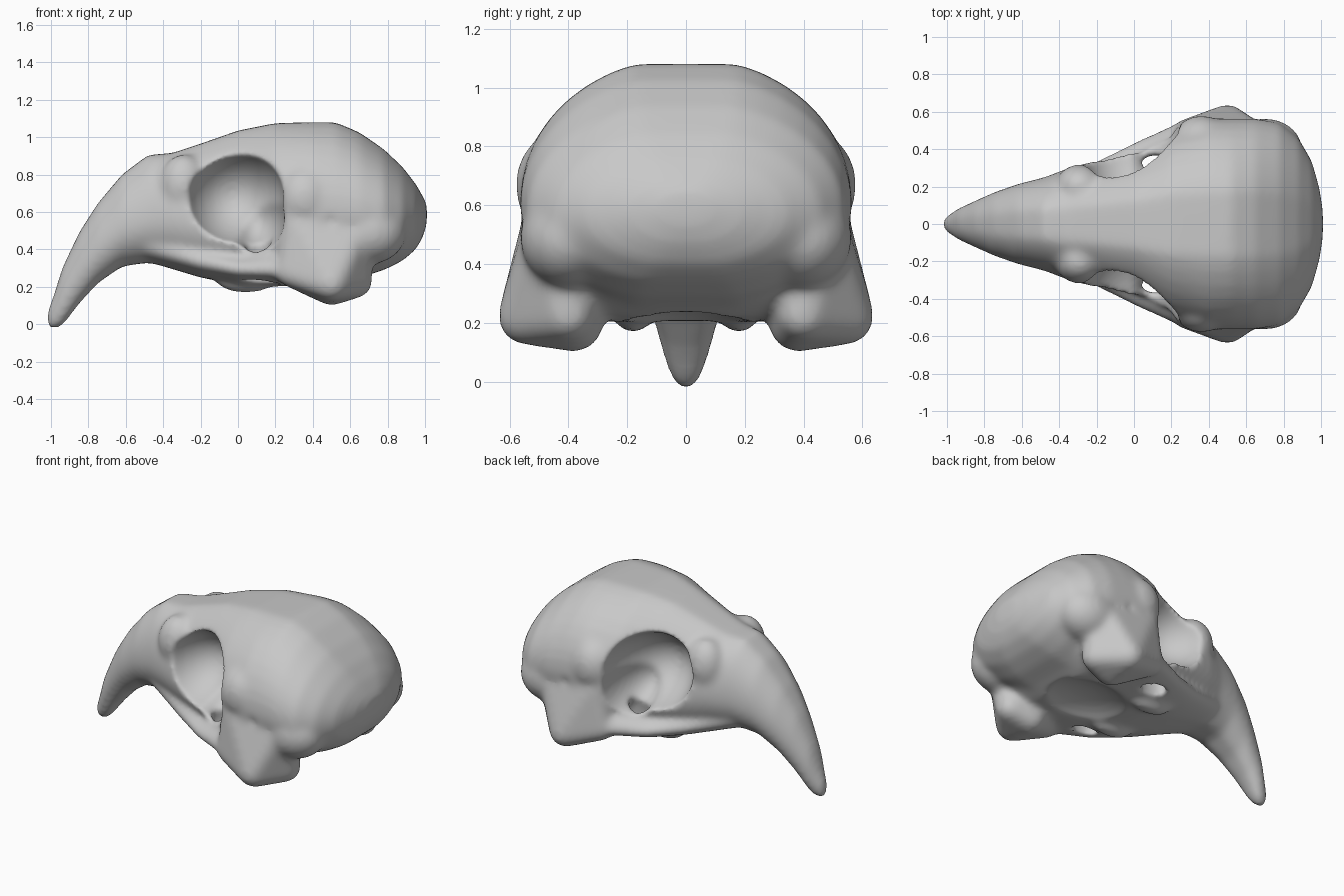
import bpy, bmesh, math
from mathutils import Vector, Matrix

if "Cube" in bpy.data.objects:
    bpy.data.objects.remove(bpy.data.objects["Cube"])

SEGMENTS = 40
SIDES = (-1, 1)


def loft(bm, stations):
    """Skin rounded upright sections: x, bottom, widest height, top, half width."""
    rings = []
    for x, bottom, middle, top, width in stations:
        ring = []
        for i in range(SEGMENTS):
            angle = math.tau * i / SEGMENTS
            # The crown and the underside are slightly flattened
            up = max(-1, min(1, 1.05 * math.sin(angle)))
            reach = top - middle if up > 0 else middle - bottom
            ring.append(bm.verts.new((x, width * math.cos(angle), middle + reach * up)))
        rings.append(ring)
    for a, b in zip(rings, rings[1:]):
        for i in range(SEGMENTS):
            j = (i + 1) % SEGMENTS
            bm.faces.new((a[i], a[j], b[j], b[i]))
    bm.faces.new(rings[0])
    bm.faces.new(rings[-1])


def ellipsoid(bm, centre, radii, tilt=0):
    matrix = (Matrix.Translation(centre) @ Matrix.Rotation(tilt, 4, "Y")
              @ Matrix.Diagonal((*radii, 1)))
    return bmesh.ops.create_uvsphere(bm, u_segments=32, v_segments=20, radius=1,
                                     matrix=matrix)["verts"]


def pair(bm, centre, radii, tilt=0):
    for side in SIDES:
        ellipsoid(bm, (centre[0], side * centre[1], centre[2]), radii, tilt * 1)


def hull_pair(bm, balls):
    """Rounded solid on both sides, stretched over balls: x, y, z, radius."""
    for side in SIDES:
        part = bmesh.new()
        for x, y, z, radius in balls:
            ellipsoid(part, (x, side * y, z), (radius,) * 3)
        hull = bmesh.ops.convex_hull(part, input=part.verts)
        spare = {g for g in hull["geom_interior"] if isinstance(g, bmesh.types.BMVert)}
        bmesh.ops.delete(part, geom=list(spare), context="VERTS")
        mesh = bpy.data.meshes.new("hull")
        part.to_mesh(mesh)
        part.free()
        bm.from_mesh(mesh)
        bpy.data.meshes.remove(mesh)


def finish(bm, name):
    bmesh.ops.recalc_face_normals(bm, faces=bm.faces)
    mesh = bpy.data.meshes.new(name)
    bm.to_mesh(mesh)
    bm.free()
    obj = bpy.data.objects.new(name, mesh)
    bpy.context.collection.objects.link(obj)
    return obj


def fuse(obj, rounds):
    mod = obj.modifiers.new("Fuse", "REMESH")
    mod.mode = "VOXEL"
    mod.voxel_size = .015
    soften = obj.modifiers.new("Soften", "SMOOTH")
    soften.factor = .5
    soften.iterations = rounds


bone = bpy.data.materials.new("bone grey")
bone.use_nodes = True
bone.diffuse_color = (0.58, 0.58, 0.58, 1)
bone.node_tree.nodes["Principled BSDF"].inputs["Base Color"].default_value = bone.diffuse_color

# Hooked beak, face and braincase
body = bmesh.new()
loft(body, [
    (-1.02, -.02, .02, .07, .03),
    (-.985, -.03, .06, .16, .055),
    (-.94, -.01, .16, .3, .085),
    (-.85, .11, .3, .49, .125),
    (-.75, .22, .42, .645, .17),
    (-.62, .31, .52, .8, .215),
    (-.48, .33, .56, .905, .25),
    (-.35, .3, .57, .915, .3),
    (-.2, .26, .54, .965, .34),
    (0, .22, .54, 1.035, .41),
    (.2, .22, .58, 1.075, .52),
    (.4, .24, .62, 1.08, .565),
    (.52, .24, .61, 1.08, .565),
    (.65, .25, .6, 1.025, .565),
    (.78, .29, .58, .935, .54),
    (.88, .34, .57, .84, .46),
    (.95, .4, .57, .75, .34),
    (.99, .47, .58, .68, .2),
    (1.01, .54, .59, .64, .08),
])

# Broad base flaring into the cheek bars
loft(body, [
    (-.5, .34, .42, .52, .2),
    (-.2, .25, .33, .44, .34),
    (0, .21, .29, .4, .44),
    (.25, .2, .28, .48, .55),
    (.42, .2, .28, .52, .57),
    (.58, .22, .3, .5, .48),
    (.68, .26, .33, .5, .35),
])

# Brow corners, processes behind the sockets, rear swellings
pair(body, (-.29, .2, .74), (.13, .12, .17))
pair(body, (.36, .43, .67), (.16, .15, .18))
pair(body, (.7, .4, .49), (.2, .165, .17))

# Jaw joint lobes rising into the side walls
hull_pair(body, [
    (.5, .545, .22, .095),
    (.5, .38, .2, .1),
    (.63, .4, .23, .09),
    (.62, .46, .48, .1),
    (.33, .46, .53, .1),
    (.28, .48, .28, .08),
])

# Palate flanges
pair(body, (.04, .18, .25), (.17, .07, .085))
skull = finish(body, "skull")
fuse(skull, 14)

# Eye sockets, floor openings, temple hollows and hollow underside
cuts = bmesh.new()
pair(cuts, (-.03, .54, .69), (.275, .44, .27))
pair(cuts, (.09, .55, .57), (.16, .38, .2))
pair(cuts, (.12, .32, .3), (.1, .05, .16))
pair(cuts, (.5, .69, .55), (.13, .14, .1), .5)
ellipsoid(cuts, (.4, 0, .12), (.38, .26, .14))
cutter = finish(cuts, "socket_cutter")
fuse(cutter, 1)
cutter.hide_render = True

cut = skull.modifiers.new("Sockets", "BOOLEAN")
cut.operation = "DIFFERENCE"
cut.solver = "EXACT"
cut.object = cutter
fuse(skull, 8)

# Bake the fused surface, then drop the helper
depsgraph = bpy.context.evaluated_depsgraph_get()
surface = bpy.data.meshes.new_from_object(skull.evaluated_get(depsgraph))
skull.modifiers.clear()
skull.data = surface
bpy.data.objects.remove(cutter)

surface.materials.clear()
surface.materials.append(bone)
for polygon in surface.polygons:
    polygon.material_index = 0
    polygon.use_smooth = True
surface.update()
